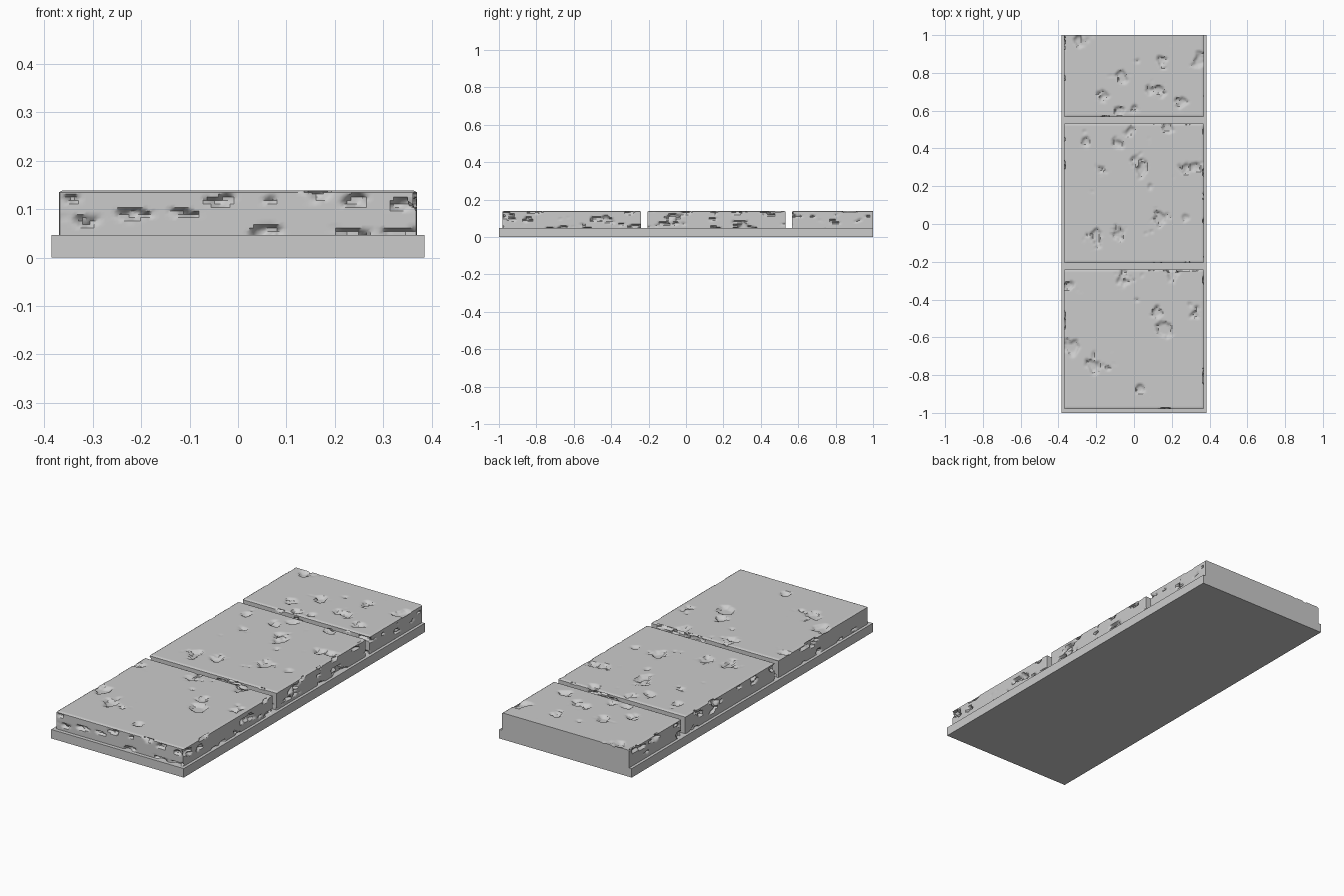
import bpy, bmesh, math
from mathutils import Vector, noise

if "Cube" in bpy.data.objects:
    bpy.data.objects.remove(bpy.data.objects["Cube"])

HALF_X, Z0, Z1 = 0.37, 0.04, 0.139
STEP, LAYERS, BEVEL = 0.008, 14, 0.004

stone = bpy.data.materials.new("grey stone")
stone.use_nodes = True
stone.diffuse_color = (0.6, 0.6, 0.6, 1)
stone.node_tree.nodes["Principled BSDF"].inputs["Base Color"].default_value = (0.6, 0.6, 0.6, 1)

# Worn hollows: (across, along, radius) in hundredths of a unit
TOP_PITS = [
    (-33, -65, 5), (-5, -28, 5), (16, -56, 5), (12, -47, 4), (-22, -75, 4),
    (-14, -76, 4), (4, -88, 4), (32, -48, 4), (20, -26, 4), (-34, -33, 3),
    (-20, -7, 6), (-7, -4, 5), (13, 4, 6), (4, 30, 6), (25, 30, 5), (34, 30, 4),
    (-17, 29, 4), (-7, 42, 4), (-3, 49, 4), (18, 50, 4), (-26, 43, 3),
    (-16, 68, 4), (-6, 77, 4), (12, 71, 5), (25, 63, 4), (14, 86, 4),
    (35, 87, 5), (-28, 97, 4), (0, 61, 3), (-8, 59, 3)]
FRONT_PITS = [
    (-32, 8, 4), (-21, 9, 4), (-11, 9, 4), (-3, 12, 4), (5, 5, 5), (17, 13, 5),
    (23, 12, 4), (23, 5, 4), (33, 5, 4), (34, 11, 4), (-34, 12, 3), (7, 12, 2)]


def smooth(t):
    t = min(max(t, 0), 1)
    return t * t * (3 - 2 * t)


def hollow(u, v, pits, squash, seed):
    """Depth factor of ragged hollows placed at given points."""
    ragged = 0.55 * noise.noise(Vector((u * 22, v * 22 * squash, seed)))
    ragged += 0.25 * noise.noise(Vector((u * 60, v * 60 * squash, seed)))
    best = 0
    for a, b, r in pits:
        d = math.hypot(u - a / 100, (v - b / 100) * squash) * 100 / r
        if d < 2:
            best = max(best, smooth((0.85 - d + ragged * 1.4) * 2))
    return best


def erosion(u, v, squash, seed, limit):
    """Depth factor of scattered hollows."""
    n = noise.noise(Vector((u * 11, v * 11 * squash, seed)))
    n += 0.4 * noise.noise(Vector((u * 30, v * 30 * squash, seed + 5)))
    return smooth((n - limit) * 5)


def finish(name, bm):
    bmesh.ops.recalc_face_normals(bm, faces=bm.faces)
    mesh = bpy.data.meshes.new(name)
    bm.to_mesh(mesh)
    bm.free()
    mesh.materials.append(stone)
    obj = bpy.data.objects.new(name, mesh)
    bpy.context.collection.objects.link(obj)
    return obj


def stone_block(name, y0, y1, seed, cut_back=False):
    # Fine grid on top, with its rim drawn down in layers for the sides
    bm = bmesh.new()
    nx, ny = round(2 * HALF_X / STEP), round((y1 - y0) / STEP)
    bmesh.ops.create_grid(bm, x_segments=nx, y_segments=ny, size=1)
    for v in bm.verts:
        v.co = Vector((v.co.x * HALF_X, y0 + (v.co.y + 1) / 2 * (y1 - y0), Z1))
    rim = [e for e in bm.edges if e.is_boundary]
    for _ in range(LAYERS):
        new = bmesh.ops.extrude_edge_only(bm, edges=rim)["geom"]
        rim = [g for g in new if isinstance(g, bmesh.types.BMEdge) and g.is_boundary]
        for v in {v for e in rim for v in e.verts}:
            v.co.z -= (Z1 - Z0) / LAYERS

    # Push hollows inwards and break the edges
    for v in bm.verts:
        x, y, z = v.co
        on_x, on_top = abs(x) > HALF_X - 1e-4, z > Z1 - 1e-4
        on_front = y < y0 + 1e-4
        on_back = y > y1 - 1e-4 and not cut_back
        if on_top:
            deep = max(hollow(x, y, TOP_PITS, 1, seed),
                       0.6 * erosion(x, y, 1, seed, 0.62))
            v.co.z -= 0.014 * deep
            if on_x or on_front or on_back:
                v.co.z -= BEVEL
        if on_x:
            side = math.copysign(1, x)
            v.co.x -= side * 0.018 * erosion(y, z, 2.6, seed + side * 9, 0.3)
        if on_front or on_back:
            if on_front and y0 < -0.9:
                deep = hollow(x, z, FRONT_PITS, 3, seed)
            else:
                deep = erosion(x, z, 2.6, seed + 30, 0.3)
            v.co.y += (1 if on_front else -1) * 0.018 * deep
        if on_x and (on_front or on_back):
            v.co.x -= math.copysign(BEVEL, x) / 2

    obj = finish(name, bm)
    bpy.ops.object.select_all(action='DESELECT')
    obj.select_set(True)
    bpy.context.view_layer.objects.active = obj
    bpy.ops.object.shade_smooth_by_angle(angle=math.radians(40))


# Plain slab below
bm = bmesh.new()
bmesh.ops.create_cube(bm, size=1)
for v in bm.verts:
    v.co = Vector((v.co.x * 0.77, v.co.y * 2, (v.co.z + 0.5) * 0.047))
finish("base_slab", bm)

# Row of stones, the last one cut off flush with the slab
stone_block("front_stone", -0.98, -0.24, 1.3)
stone_block("middle_stone", -0.207, 0.533, 4.7)
stone_block("back_stone", 0.566, 1.0, 8.1, cut_back=True)
